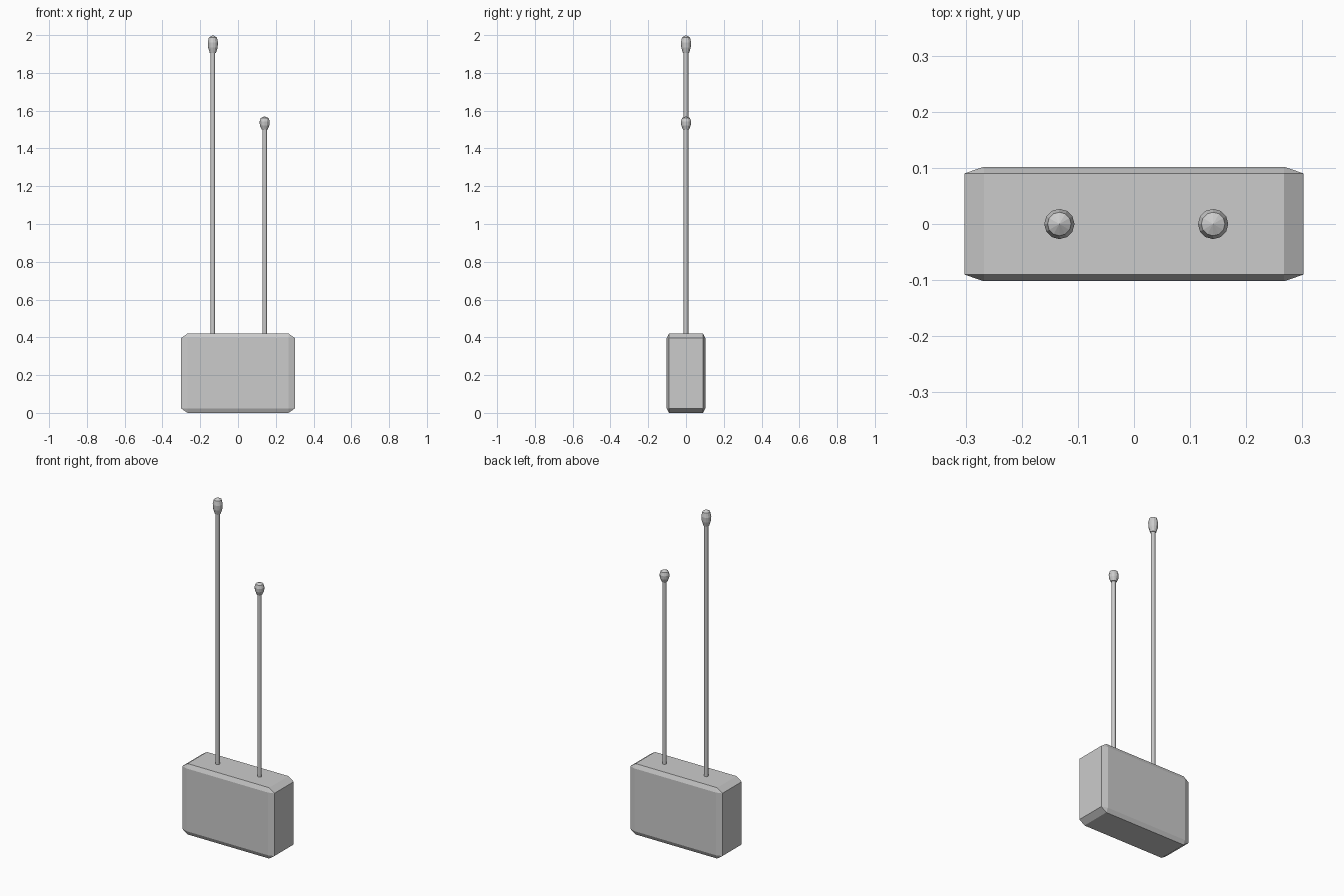
import bpy, bmesh, math

if "Cube" in bpy.data.objects:
    bpy.data.objects.remove(bpy.data.objects["Cube"])

SIDES = 12


def finish(name, bm):
    bmesh.ops.recalc_face_normals(bm, faces=bm.faces)
    mesh = bpy.data.meshes.new(name)
    bm.to_mesh(mesh)
    bm.free()
    obj = bpy.data.objects.new(name, mesh)
    bpy.context.collection.objects.link(obj)
    return obj


def lathe(name, x, profile):
    """Closed surface of revolution from (radius, z) points, flat shaded."""
    bm = bmesh.new()
    rings = []
    for r, z in profile:
        n = 1 if r == 0 else SIDES
        rings.append([bm.verts.new((x + r * math.cos(2 * math.pi * i / SIDES),
                                    r * math.sin(2 * math.pi * i / SIDES), z))
                      for i in range(n)])
    for a, b in zip(rings, rings[1:]):
        for i in range(SIDES):
            j = (i + 1) % SIDES
            quad = [a[i % len(a)], a[j % len(a)], b[j % len(b)], b[i % len(b)]]
            bm.faces.new(list(dict.fromkeys(quad)))
    return finish(name, bm)


# Body: a unit cube bevelled first, then stretched, so the chamfers stretch too
bm = bmesh.new()
bmesh.ops.create_cube(bm, size=2)
bmesh.ops.bevel(bm, geom=bm.edges[:], offset=0.115, segments=1,
                affect='EDGES', profile=0.5)
bmesh.ops.scale(bm, vec=(0.302, 0.102, 0.21), verts=bm.verts)
bmesh.ops.translate(bm, vec=(0, 0, 0.21), verts=bm.verts)
finish("body", bm)

# Antennas: thin rod with a faceted bulb on the end
for label, x, top, bulb in (("tall", -0.133, 2.0, 0.096),
                            ("short", 0.141, 1.57, 0.07)):
    base = top - bulb
    lathe(label + "_rod", x, [(0, 0.38), (0.012, 0.38),
                              (0.012, base + 0.02), (0, base + 0.02)])
    tip = [(0, 0), (0.016, 0.0), (0.025, 0.31), (0.027, 0.6),
           (0.021, 0.87), (0, 1)]
    lathe(label + "_tip", x, [(r, base + t * bulb) for r, t in tip])
